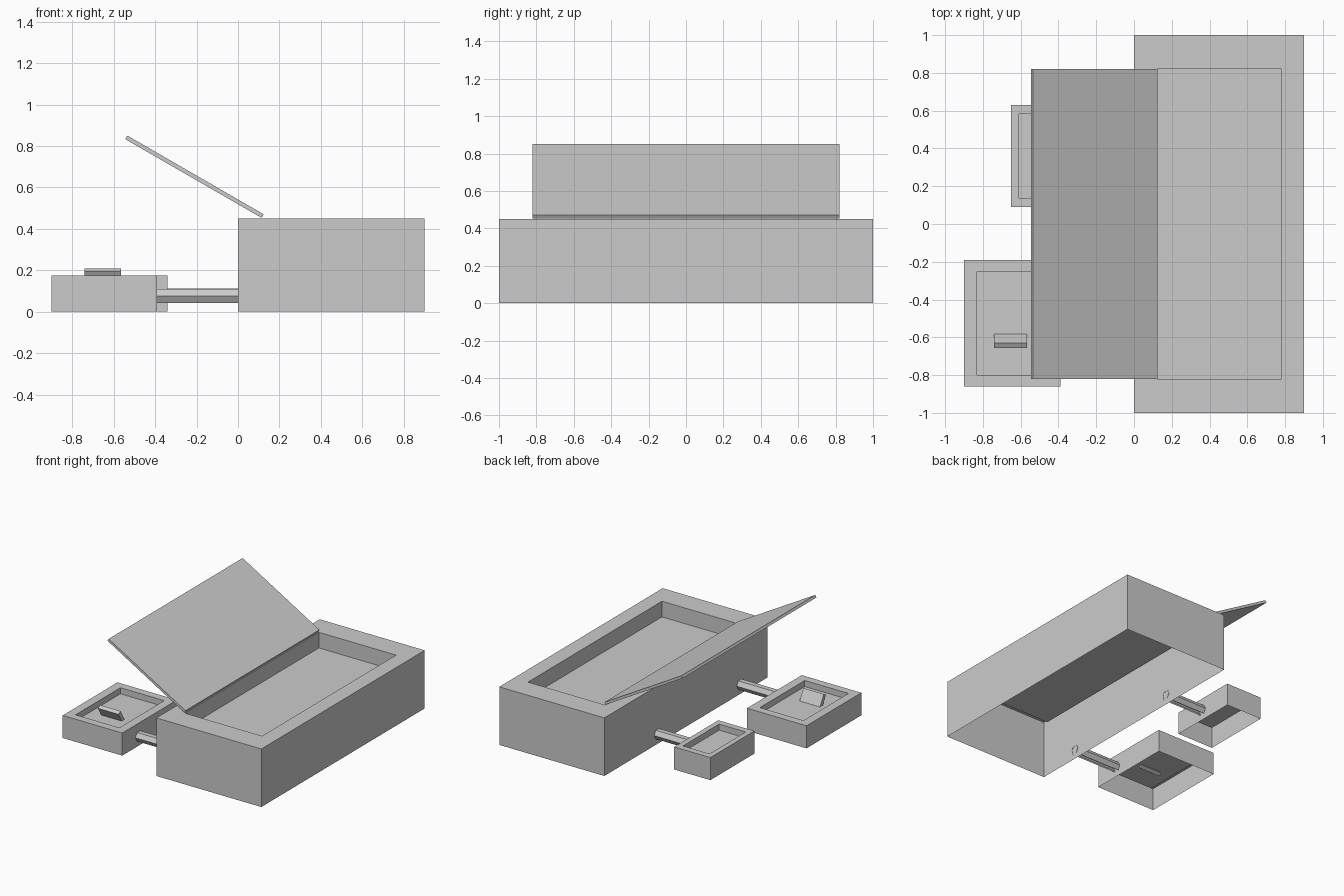
import bpy, bmesh, math
from mathutils import Matrix, Vector

old = bpy.data.objects.get("Cube")
if old:
    bpy.data.objects.remove(old, do_unlink=True)

grey = bpy.data.materials.new("plain grey")
grey.use_nodes = True
grey.diffuse_color = (0.6, 0.6, 0.6, 1)
grey.node_tree.nodes["Principled BSDF"].inputs["Base Color"].default_value = (0.6, 0.6, 0.6, 1)


def finish(name, bm):
    mesh = bpy.data.meshes.new(name)
    bm.to_mesh(mesh)
    bm.free()
    mesh.materials.append(grey)
    obj = bpy.data.objects.new(name, mesh)
    bpy.context.collection.objects.link(obj)
    return obj


def bridge(bm, a, b):
    n = len(a)
    for i in range(n):
        j = (i + 1) % n
        bm.faces.new((a[i], a[j], b[j], b[i]))


def basin(name, x0, x1, y0, y1, height):
    """Thin shell, open underneath, with a rectangular well sunk in its top."""
    bm = bmesh.new()
    mx, my = (x1 - x0) * 0.133, (y1 - y0) * 0.09

    def ring(inset, z):
        l, r, f, b = x0 + mx * inset, x1 - mx * inset, y0 + my * inset, y1 - my * inset
        return [bm.verts.new((x, y, z)) for x, y in ((l, f), (r, f), (r, b), (l, b))]

    rings = [ring(0, 0), ring(0, height), ring(1, height), ring(1, height * 0.73)]
    for a, b in zip(rings, rings[1:]):
        bridge(bm, a, b)
    bm.faces.new(rings[-1])
    return finish(name, bm)


def slab(name, size, centre, angle, axis):
    bm = bmesh.new()
    bmesh.ops.create_cube(bm, size=1)
    bm.transform(Matrix.Translation(centre) @ Matrix.Rotation(angle, 4, axis)
                 @ Matrix.Diagonal((*size, 1)))
    return finish(name, bm)


def pipe(name, x0, x1, y, z, outer=0.039, inner=0.029):
    """Six-sided pipe with its lowest side left open."""
    bm = bmesh.new()
    angles = [math.radians(-60 + 60 * i) for i in range(6)]
    profile = [(outer, a) for a in angles] + [(inner, a) for a in reversed(angles)]
    ends = [[bm.verts.new((x, y + r * math.cos(a), z + r * math.sin(a))) for r, a in profile]
            for x in (x0, x1)]
    bridge(bm, *ends)
    for end in ends:
        for i in range(5):
            bm.faces.new((end[i], end[i + 1], end[10 - i], end[11 - i]))
    bmesh.ops.recalc_face_normals(bm, faces=bm.faces)
    return finish(name, bm)


# Main basin and the two smaller ones beside it
basin("main_basin", 0, 0.9, -1, 1, 0.45)
basin("front_side_basin", -0.9, -0.39, -0.86, -0.19, 0.175)
basin("back_side_basin", -0.65, -0.34, 0.09, 0.63, 0.175)

# Open lid hinged on the edge of the main well
tilt = math.radians(30)
along = Vector((-math.cos(tilt), 0, math.sin(tilt)))
normal = Vector((math.sin(tilt), 0, math.cos(tilt)))
lid_length, lid_thickness = 0.76, 0.02
hinge = Vector((0.114, 0, 0.453))
slab("lid", (lid_length, 1.64, lid_thickness),
     hinge + along * lid_length / 2 + normal * lid_thickness / 2, tilt, 'Y')

# Leaning block in the front side basin
slab("leaning_block", (0.175, 0.03, 0.1), (-0.653, -0.618, 0.159), tilt, 'X')

# Connecting pipes
pipe("front_pipe", -0.39, 0.002, -0.66, 0.076)
pipe("back_pipe", -0.34, 0.002, 0.35, 0.079)
